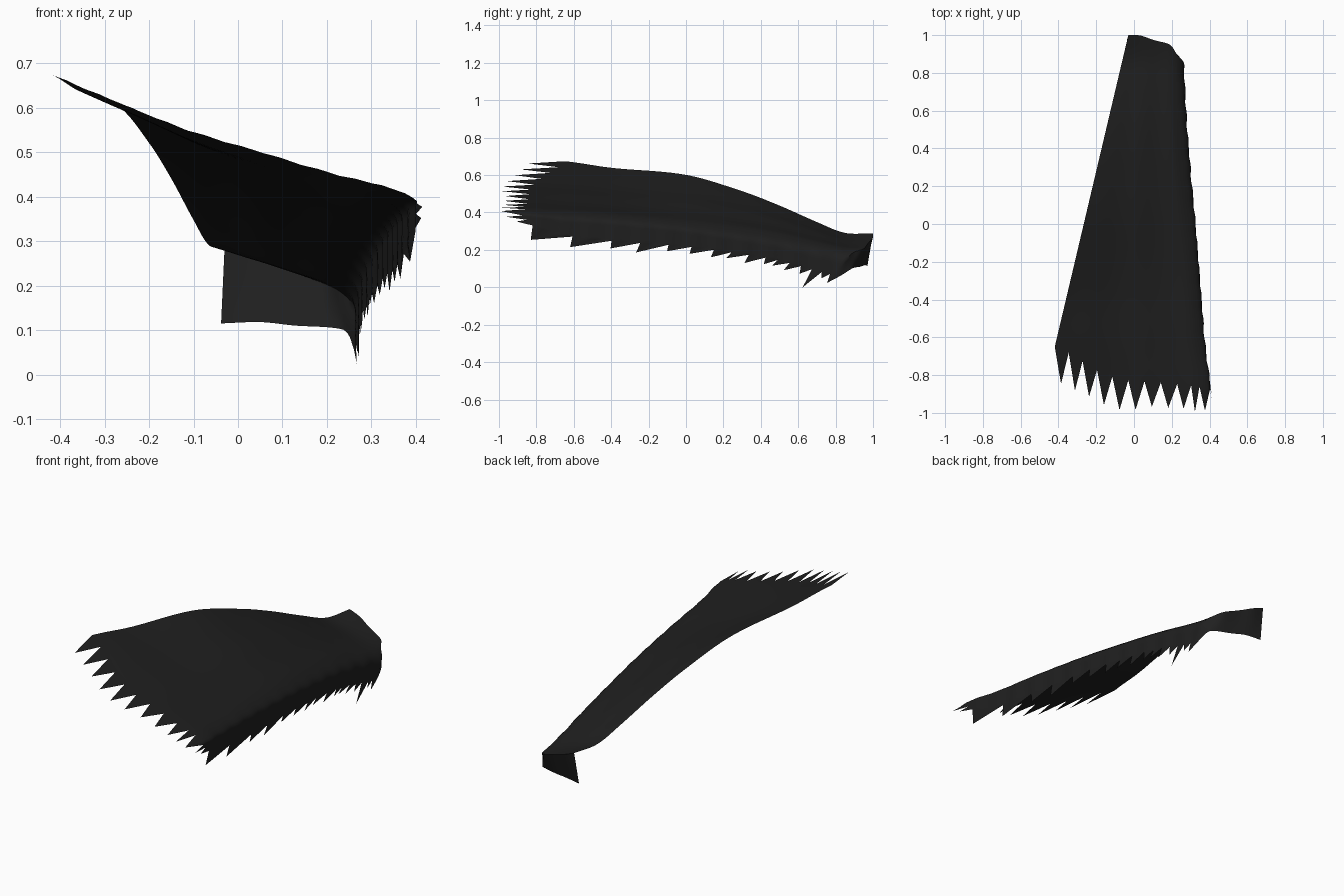
import bpy, bmesh, math, random
from mathutils import Vector

if "Cube" in bpy.data.objects:
    bpy.data.objects.remove(bpy.data.objects["Cube"])

random.seed(4)
COLS, DROP, ROWS, COLLAR = 40, 12, 68, 5   # grid resolution


def interp(table, x, k=1):
    """Smooth (Hermite) lookup of column k in a sorted table."""
    if x <= table[0][0]:
        return table[0][k]
    if x >= table[-1][0]:
        return table[-1][k]
    n = len(table)
    slope = lambda i, j: (table[j][k] - table[i][k]) / (table[j][0] - table[i][0])
    for i in range(n - 1):
        a, b = table[i], table[i + 1]
        if x <= b[0]:
            h = b[0] - a[0]
            f = (x - a[0]) / h
            m0 = slope(max(i - 1, 0), i + 1)
            m1 = slope(i, min(i + 2, n - 1))
            return ((2*f**3 - 3*f*f + 1) * a[k] + (f**3 - 2*f*f + f) * h * m0
                    + (3*f*f - 2*f**3) * b[k] + (f**3 - f*f) * h * m1)


# y: left edge height, fold x, fold height, side hem height
SECTIONS = [(-1.0, .685, .415, .405, .37), (-.85, .684, .403, .41, .345),
            (-.65, .68, .378, .397, .285), (-.4, .645, .357, .38, .255),
            (0, .607, .325, .335, .225), (.3, .52, .298, .295, .185),
            (.5, .443, .282, .263, .15), (.7, .355, .27, .223, .095),
            (.85, .297, .264, .197, .06), (1.0, .295, .255, .185, .04)]
# across position s: 0 left edge, 1 shoulder fold, 2 side hem
BACK = [(0, 1.0), (.22, .998), (.47, .975), (.82, .945), (1, .90), (1.3, .86), (2, .77)]
FRONT = [(0, -.65), (.1, -.68), (.19, -.72), (.27, -.76), (.45, -.82),
         (.65, -.835), (1, -.86), (1.4, -.87), (2, -.82)]
# collar lower edge: s, x, y, z
COLLAR_HEM = [(0, -.038, .97, .121), (.3, .05, .955, .124), (.6, .13, .93, .116),
              (.85, .205, .905, .112), (1, .24, .885, .105), (1.4, .258, .83, .07),
              (2, .267, .755, .03)]
# rows per torn point along the side, back to front
SIDE_RUNS = [3, 3, 3, 3, 3, 3, 4, 4, 4, 5, 5, 6, 6, 8, 8]


def raw(s, y):
    """Unrounded cross-section: straight sheet, then a vertical drop."""
    lx = -.03 - .236 * (1 - y)
    lz, rx, rz, hz = (interp(SECTIONS, y, k) for k in (1, 2, 3, 4))
    if s <= 1:
        sag = -.018 * math.sin(math.pi * s) * max(0, min(1, .6 - y))
        return Vector((lx + (rx - lx) * s, y, lz + (rz - lz) * s + sag))
    return Vector((rx, y, rz + (hz - rz) * (s - 1)))


def cloth(s, t):
    yb, yf = interp(BACK, s), interp(FRONT, s)
    y = yb + (yf - yb) * t
    near = max(0, min(1, y + .1))       # fold is rounder towards the back
    a, b = .86 - .12 * near, 1.3 + .2 * near
    if a < s < b:                       # rounded shoulder fold
        w = (s - a) / (b - a)
        p = raw(a, y) * (1-w)**2 + raw(1, y) * 2*w*(1-w) + raw(b, y) * w*w
    else:
        p = raw(s, y)
    # soft long folds in the sheet and small flutes on the side drop
    fade = math.sin(math.pi * min(s / 1.2, 1))
    p.z += .002 * fade * math.sin(16 * s + 2 * y) * min(1, 4 * t)
    if s > .95:
        p.x += .003 * min(1, (s - .95) * 2.5) * math.sin(46 * y)
    return p


bm = bmesh.new()
svals = [i / COLS for i in range(COLS + 1)] + [1 + (i + 1) / DROP for i in range(DROP)]
grid = []
# turned-down collar rows at the back
for r in range(COLLAR):
    f = r / COLLAR
    row = []
    for s in svals:
        low = Vector([interp(COLLAR_HEM, s, k) for k in (1, 2, 3)])
        row.append(bm.verts.new(low.lerp(cloth(s, 0), f)))
    grid.append(row)
# main sheet rows
for r in range(ROWS + 1):
    grid.append([bm.verts.new(cloth(s, (r / ROWS) ** 1.15)) for s in svals])
for a, b in zip(grid, grid[1:]):
    for i in range(len(svals) - 1):
        bm.faces.new((a[i], b[i], b[i + 1], a[i + 1]))


def tooth(edge, offset, lean=.45):
    """Torn point: a fan from one tip to a run of hem vertices."""
    base = edge[0].co.lerp(edge[-1].co, lean)
    tip = bm.verts.new(base + Vector(offset))
    for a, b in zip(edge, edge[1:]):
        bm.faces.new((a, tip, b))


# torn front hem
front = grid[-1]
for i in range(0, COLS, 4):
    f = i / COLS
    tooth(front[i:i + 5], (.0, -(.175 - .05 * f) + random.uniform(-.015, .015), .002))
for i in range(COLS, COLS + DROP, 4):
    tooth(front[i:i + 5], (.012, -.125 + .03 * (i - COLS) / 4, .0), .3)

# torn side hem, longest point near the back
side = [row[-1] for row in grid[COLLAR:]]
start = 0
for n, count in enumerate(SIDE_RUNS):
    run = side[start:start + count + 1]
    start += count
    size = count / 4
    off = (-.002, -.03 * size - random.uniform(0, .04), -random.uniform(.025, .04) * size ** .5)
    if n == 0:
        off = (0, -.02, -.03)
    if n == 1:
        off = (0, -.07, -(run[1].co.z - .002))
    tooth(run, off, .6)

low = min(v.co.z for v in bm.verts)
for v in bm.verts:
    v.co.z -= low
bmesh.ops.recalc_face_normals(bm, faces=bm.faces)
bm.normal_update()
if sum(f.normal.z * f.calc_area() for f in bm.faces) < 0:
    bmesh.ops.reverse_faces(bm, faces=bm.faces)

mesh = bpy.data.meshes.new("torn_cape")
bm.to_mesh(mesh)
bm.free()
cape = bpy.data.objects.new("torn_cape", mesh)
bpy.context.collection.objects.link(cape)

mat = bpy.data.materials.new("black_cloth")
mat.diffuse_color = (.014, .014, .014, 1)
mat.use_nodes = True
mat.node_tree.nodes["Principled BSDF"].inputs["Base Color"].default_value = mat.diffuse_color
mesh.materials.append(mat)

bpy.context.view_layer.objects.active = cape
cape.select_set(True)
bpy.ops.object.shade_smooth_by_angle(angle=math.radians(50))
